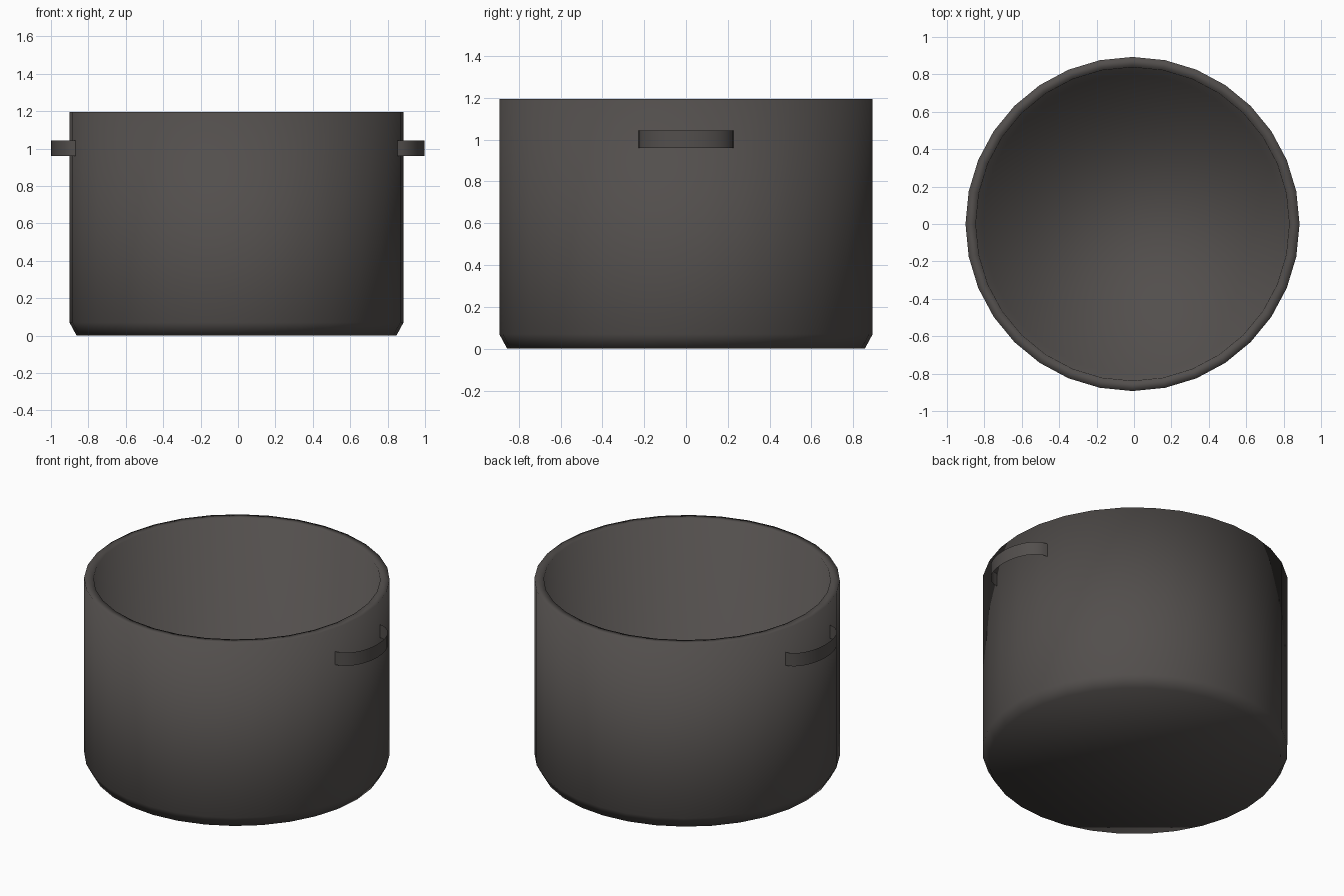
import bpy, bmesh, math

if "Cube" in bpy.data.objects:
    bpy.data.objects.remove(bpy.data.objects["Cube"])

SEG = 32
CX = -0.008

metal = bpy.data.materials.new("dark_iron")
metal.diffuse_color = (0.085, 0.077, 0.073, 1)
metal.use_nodes = True
metal.node_tree.nodes["Principled BSDF"].inputs["Base Color"].default_value = metal.diffuse_color


def make_object(name, bm):
    for f in bm.faces:
        f.smooth = True
    mesh = bpy.data.meshes.new(name)
    bm.to_mesh(mesh)
    bm.free()
    mesh.materials.append(metal)
    ob = bpy.data.objects.new(name, mesh)
    bpy.context.collection.objects.link(ob)
    return ob


# Pot body: closed lathe from outer base, up over the rim, down to inner floor
profile = [(0.855, 0.0), (0.893, 0.07), (0.893, 1.195),
           (0.838, 1.195), (0.80, 0.1)]
bm = bmesh.new()
rings = []
for r, z in profile:
    rings.append([bm.verts.new((CX + r * math.cos(2 * math.pi * i / SEG),
                                r * math.sin(2 * math.pi * i / SEG), z))
                  for i in range(SEG)])
for a, b in zip(rings, rings[1:]):
    for i in range(SEG):
        j = (i + 1) % SEG
        bm.faces.new((a[i], a[j], b[j], b[i]))
bm.faces.new(rings[0][::-1])
bm.faces.new(rings[-1])
make_object("pot_body", bm)


# Handles: thin half-oval bands on both sides
def handle(name, side):
    bm = bmesh.new()
    n = 16
    base = CX + side * 0.86
    reach = 1.0 - abs(base) if side < 0 else 0.998 - base
    cols = []
    for i in range(n + 1):
        t = -math.pi / 2 + math.pi * i / n
        x = base + side * reach * math.cos(t)
        y = 0.228 * math.sin(t)
        cols.append([bm.verts.new((x, y, z)) for z in (0.959, 1.044)])
    for a, b in zip(cols, cols[1:]):
        f = (a[0], b[0], b[1], a[1])
        bm.faces.new(f if side > 0 else f[::-1])
    make_object(name, bm)


handle("right_handle", 1)
handle("left_handle", -1)
